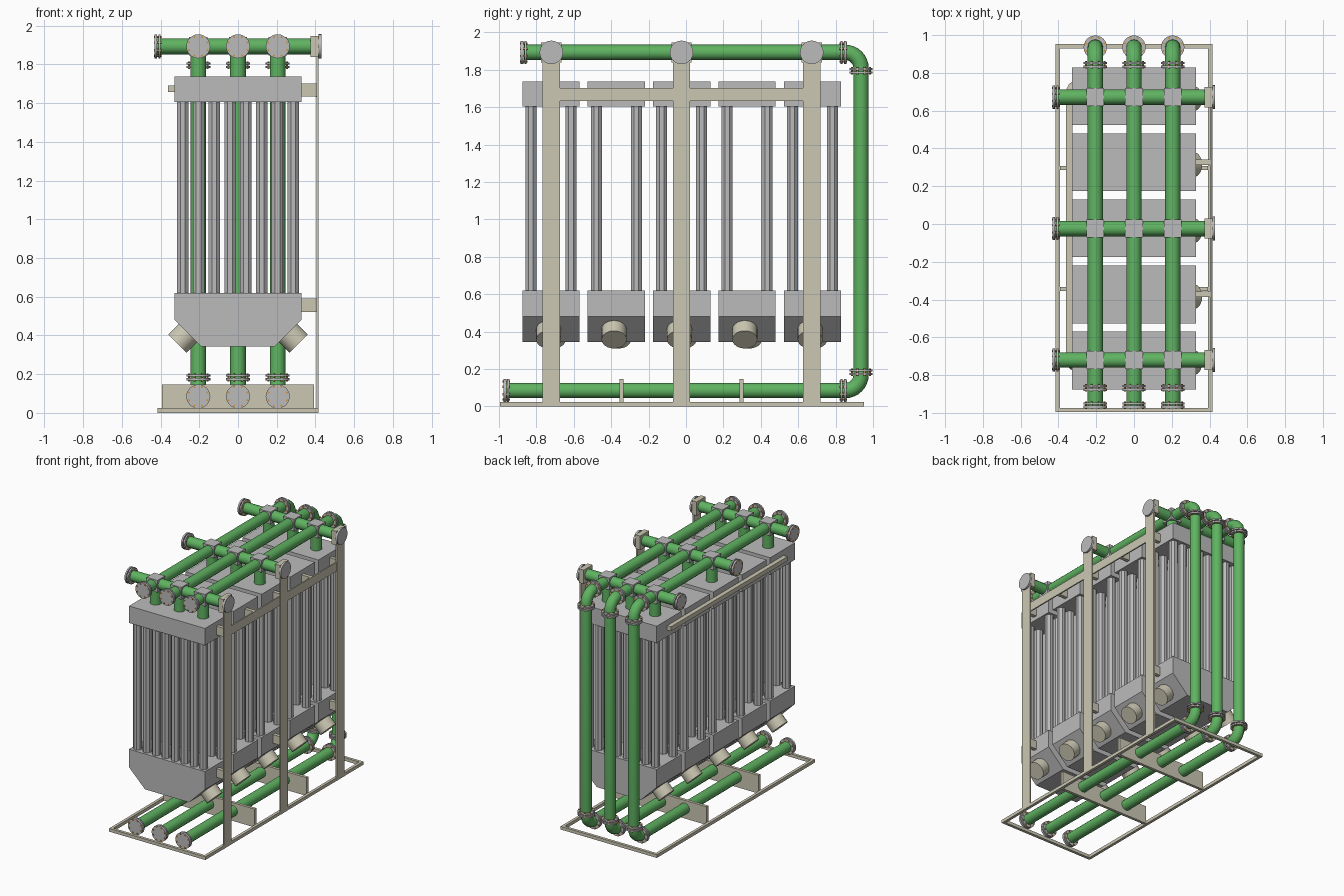
import bpy, bmesh, math
from mathutils import Matrix, Vector

cube = bpy.data.objects.get("Cube")
if cube:
    bpy.data.objects.remove(cube, do_unlink=True)


def material(name, r, g, b):
    m = bpy.data.materials.new(name)
    m.use_nodes = True
    m.diffuse_color = (r, g, b, 1)
    m.node_tree.nodes["Principled BSDF"].inputs["Base Color"].default_value = (r, g, b, 1)
    return m


GREEN = material("pipe green", 0.115, 0.45, 0.12)
GREY = material("steel grey", 0.5, 0.5, 0.5)
BEIGE = material("frame beige", 0.6, 0.575, 0.45)
ORANGE = material("bolt orange", 0.65, 0.3, 0.05)
X, Y, Z = Vector((1, 0, 0)), Vector((0, 1, 0)), Vector((0, 0, 1))


def box(bm, x, y, z):
    """Box from (low, high) ranges."""
    mid = [(a + b) / 2 for a, b in (x, y, z)]
    size = [b - a for a, b in (x, y, z)]
    bmesh.ops.create_cube(bm, size=1, matrix=Matrix.Translation(mid) @ Matrix.Diagonal((*size, 1)))


def cyl(bm, start, end, radius, sides=24, turn=0):
    """Capped cylinder between two points."""
    start, end = Vector(start), Vector(end)
    axis = end - start
    rot = axis.to_track_quat("Z", "Y").to_matrix().to_4x4() @ Matrix.Rotation(turn, 4, "Z")
    bmesh.ops.create_cone(bm, cap_ends=True, segments=sides, radius1=radius, radius2=radius,
                          depth=axis.length, matrix=Matrix.Translation((start + end) / 2) @ rot)


def finish(bm, name, mat, smooth=False):
    mesh = bpy.data.meshes.new(name)
    bm.to_mesh(mesh)
    bm.free()
    return place(mesh, name, mat, smooth)


def place(mesh, name, mat, smooth):
    mesh.materials.clear()
    mesh.materials.append(mat)
    ob = bpy.data.objects.new(name, mesh)
    bpy.context.collection.objects.link(ob)
    if smooth:
        bpy.ops.object.select_all(action="DESELECT")
        ob.select_set(True)
        bpy.context.view_layer.objects.active = ob
        bpy.ops.object.shade_smooth_by_angle(angle=math.radians(35))
    return ob


def pipe_run(name, points, radius):
    """Round pipe swept along a path."""
    cu = bpy.data.curves.new(name, "CURVE")
    cu.dimensions = "3D"
    cu.bevel_depth, cu.bevel_resolution, cu.use_fill_caps = radius, 4, True
    sp = cu.splines.new("POLY")
    sp.points.add(len(points) - 1)
    for p, co in zip(sp.points, points):
        p.co = (*co, 1)
    tmp = bpy.data.objects.new(name + "_path", cu)
    mesh = bpy.data.meshes.new_from_object(tmp)
    bpy.data.objects.remove(tmp)
    place(mesh, name, GREEN, True)


MODULES = [-0.722 + 0.3495 * i for i in range(5)]
POSTS = [-0.72, -0.024, 0.672]
LANES = [-0.205, 0, 0.205]
TOP, LOW, R = 1.893, 0.085, 0.041
BACK, BEND = 0.936, 0.085

# Heat exchanger modules: top header, chamfered bottom header, tube bundle
for i, y in enumerate(MODULES, 1):
    near, far = y - 0.153, y + 0.153
    bm = bmesh.new()
    box(bm, (-0.328, 0.328), (near, far), (1.605, 1.737))
    finish(bm, f"top_header_{i}", GREY)

    bm = bmesh.new()
    half = [(0.328, 0.62), (0.328, 0.48), (0.19, 0.344)]
    outline = half + [(-x, z) for x, z in reversed(half)]
    face = bm.faces.new([bm.verts.new((x, near, z)) for x, z in outline])
    out = bmesh.ops.extrude_face_region(bm, geom=[face])
    bmesh.ops.translate(bm, vec=Y * (far - near),
                        verts=[v for v in out["geom"] if isinstance(v, bmesh.types.BMVert)])
    bmesh.ops.recalc_face_normals(bm, faces=bm.faces)
    finish(bm, f"bottom_header_{i}", GREY)

    bm = bmesh.new()
    for row in (-0.107, 0.107):
        for k in range(8):
            x = (k - 3.5) * 0.0815
            cyl(bm, (x, y + row, 0.615), (x, y + row, 1.61), 0.032, 8, math.pi / 8)
    finish(bm, f"tubes_{i}", GREY)

    # Angled nozzles on both chamfers
    bm = bmesh.new()
    for s in (-1, 1):
        base = Vector((s * 0.255, y - s * 0.012, 0.416))
        out = Vector((s, 0, -1)).normalized()
        cyl(bm, base - out * 0.01, base + out * 0.083, 0.067)
    finish(bm, f"nozzles_{i}", BEIGE, True)

# Pipe loops: along the top, down the back and forward along the base
flanges, bolts = bmesh.new(), bmesh.new()


def flange(center, axis):
    """Pair of bolted discs."""
    center = Vector(center)
    for s in (-1, 1):
        cyl(flanges, center + axis * s * 0.004, center + axis * s * 0.015, 0.062)
    side = axis.orthogonal().normalized()
    for k in range(8):
        spoke = Matrix.Rotation(math.tau * (k + 0.5) / 8, 3, axis) @ side * 0.052
        cyl(bolts, center + spoke - axis * 0.02, center + spoke + axis * 0.02, 0.006, 6)


def elbow(cy, cz, first):
    return [(cy + BEND * math.cos(a), cz + BEND * math.sin(a))
            for a in (first - math.pi / 2 * k / 8 for k in range(9))]


for i, x in enumerate(LANES, 1):
    run = [(-0.865, TOP)] + elbow(BACK - BEND, TOP - BEND, math.pi / 2)
    run += elbow(BACK - BEND, LOW + BEND, 0) + [(-0.96, LOW)]
    pipe_run(f"pipe_loop_{i}", [(x, y, z) for y, z in run], R)
    for y, z in ((-0.868, TOP), (0.842, TOP), (-0.96, LOW), (0.842, LOW)):
        flange((x, y, z), Y)
    for z in (1.795, 0.183):
        flange((x, BACK, z), Z)
    # Blank end plates
    cyl(flanges, (x, -0.884, TOP), (x, -0.87, TOP), 0.062)
    cyl(flanges, (x, -0.976, LOW), (x, -0.96, LOW), 0.062)

# Cross pipes, cross joints and drops into the top headers
for i, y in enumerate(POSTS, 1):
    pipe_run(f"cross_pipe_{i}", [(-0.42, y, TOP), (0.4, y, TOP)], R)
    flange((-0.415, y, TOP), X)
    cyl(flanges, (-0.432, y, TOP), (-0.42, y, TOP), 0.062)
    cyl(flanges, (0.415, y, TOP), (0.43, y, TOP), 0.063)
    joints, drops = bmesh.new(), bmesh.new()
    for x in LANES:
        box(joints, (x - 0.047, x + 0.047), (y - 0.047, y + 0.047), (TOP - 0.047, TOP + 0.047))
        cyl(drops, (x, y, 1.73), (x, y, TOP), R)
    finish(joints, f"cross_joints_{i}", GREY)
    finish(drops, f"drop_pipes_{i}", GREEN, True)
finish(flanges, "flanges", GREY, True)
finish(bolts, "flange_bolts", ORANGE)

# Base frame
bm = bmesh.new()
for s in (-1, 1):
    x = s * 0.404
    box(bm, (x - 0.011, x + 0.011), (-0.995, 0.952), (0, 0.025))
for y in (-0.984, 0.941):
    box(bm, (-0.393, 0.393), (y - 0.011, y + 0.011), (0, 0.025))
finish(bm, "base_frame", BEIGE)

# Upright plates carrying the lower pipes
bm = bmesh.new()
for y in (-0.345, 0.296):
    box(bm, (-0.392, 0.392), (y - 0.011, y + 0.011), (0.005, 0.147))
finish(bm, "pipe_supports", BEIGE)

# Posts with heads holding the cross pipe ends
bm = bmesh.new()
for y in POSTS:
    box(bm, (0.405, 0.416), (y - 0.046, y + 0.046), (0, 1.86))
    box(bm, (0.374, 0.416), (y - 0.054, y + 0.054), (1.838, 1.947))
finish(bm, "posts", BEIGE)

# Side rails and brackets
bm = bmesh.new()
box(bm, (0.402, 0.412), (POSTS[0], POSTS[2]), (1.632, 1.702))
finish(bm, "side_rail", BEIGE)
bm = bmesh.new()
for y in MODULES:
    box(bm, (0.32, 0.405), (y - 0.014, y + 0.014), (1.635, 1.702))
for y in POSTS:
    box(bm, (0.32, 0.408), (y - 0.014, y + 0.014), (0.522, 0.59))
finish(bm, "brackets", BEIGE)
bm = bmesh.new()
box(bm, (-0.361, -0.326), (-0.735, 0.7), (1.657, 1.692))
finish(bm, "far_side_rail", BEIGE)
